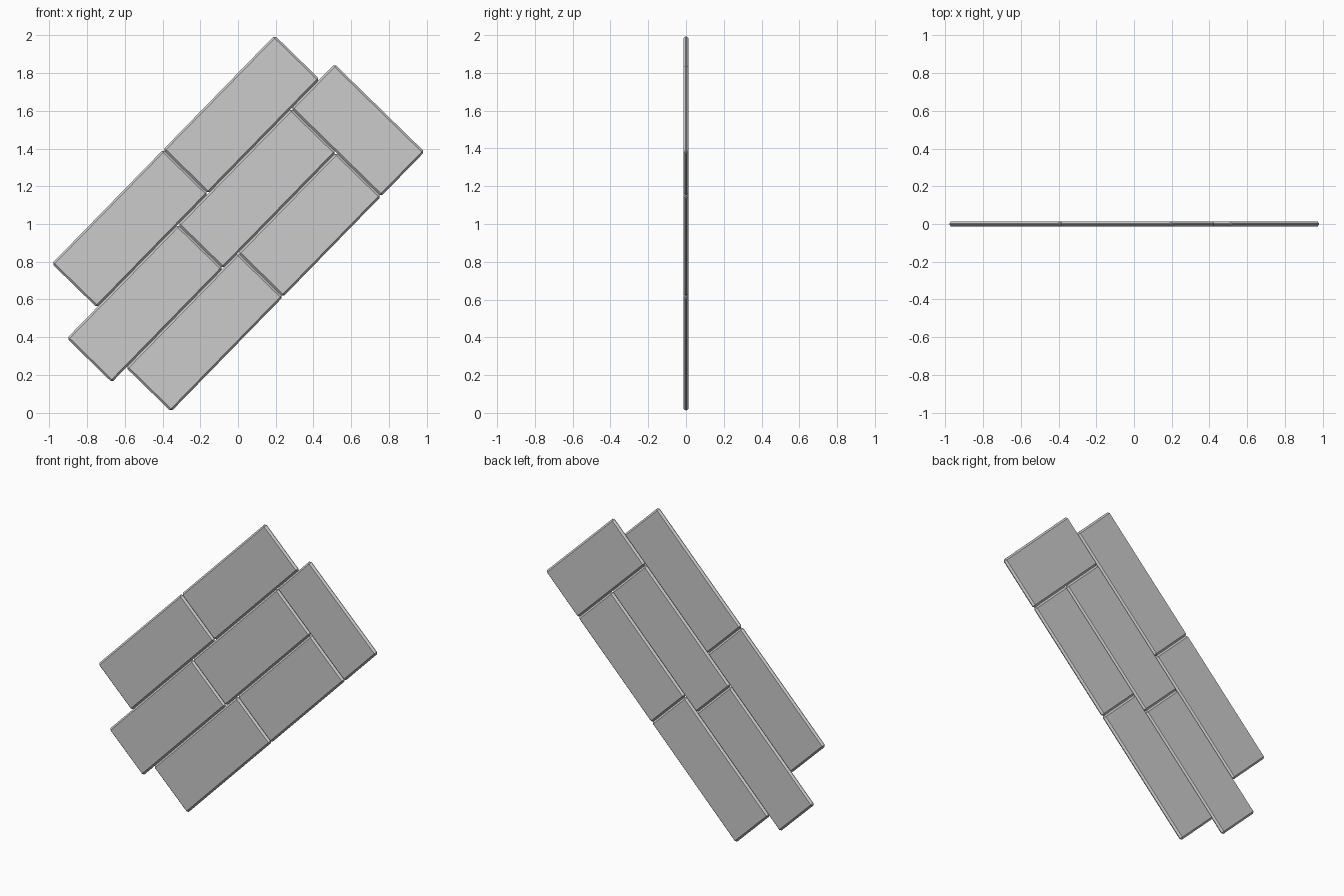
import bpy, bmesh
from math import radians
from mathutils import Matrix

if "Cube" in bpy.data.objects:
    bpy.data.objects.remove(bpy.data.objects["Cube"])

# Board frame: u runs along the planks, v across them, tilted in the front plane
TILT = radians(45.7)
FRAME = Matrix.Translation((-0.355, 0, 0.005)) @ Matrix.Rotation(-TILT, 4, 'Y')
THICK = 0.026
BEVEL = 0.011


def plank(name, u0, u1, v0, v1):
    bm = bmesh.new()
    bmesh.ops.create_cube(bm, size=1)
    bmesh.ops.scale(bm, vec=(u1 - u0, THICK, v1 - v0), verts=bm.verts)
    bmesh.ops.translate(bm, vec=((u0 + u1) / 2, 0, (v0 + v1) / 2), verts=bm.verts)
    # chamfered borders
    bmesh.ops.bevel(bm, geom=bm.edges[:], offset=BEVEL, segments=1,
                    profile=0.5, affect='EDGES')
    bmesh.ops.transform(bm, matrix=FRAME, verts=bm.verts)
    mesh = bpy.data.meshes.new(name)
    bm.to_mesh(mesh)
    bm.free()
    bpy.context.collection.objects.link(bpy.data.objects.new(name, mesh))


ROW = 0.3335
# Lower row
plank("lower_plank_left", 0.0, 0.85, 0, ROW)
plank("lower_plank_right", 0.85, 1.595, 0, ROW)
# Middle row
plank("middle_plank_left", -0.108, 0.735, ROW, 2 * ROW)
plank("middle_plank_right", 0.735, 1.595, ROW, 2 * ROW)
# Upper row
plank("upper_plank_left", 0.12, 0.965, 2 * ROW, 3 * ROW)
plank("upper_plank_right", 0.965, 1.812, 2 * ROW, 3 * ROW)
# Cross plank closing the two lower rows
plank("end_plank", 1.595, 1.925, 0, 2 * ROW)
